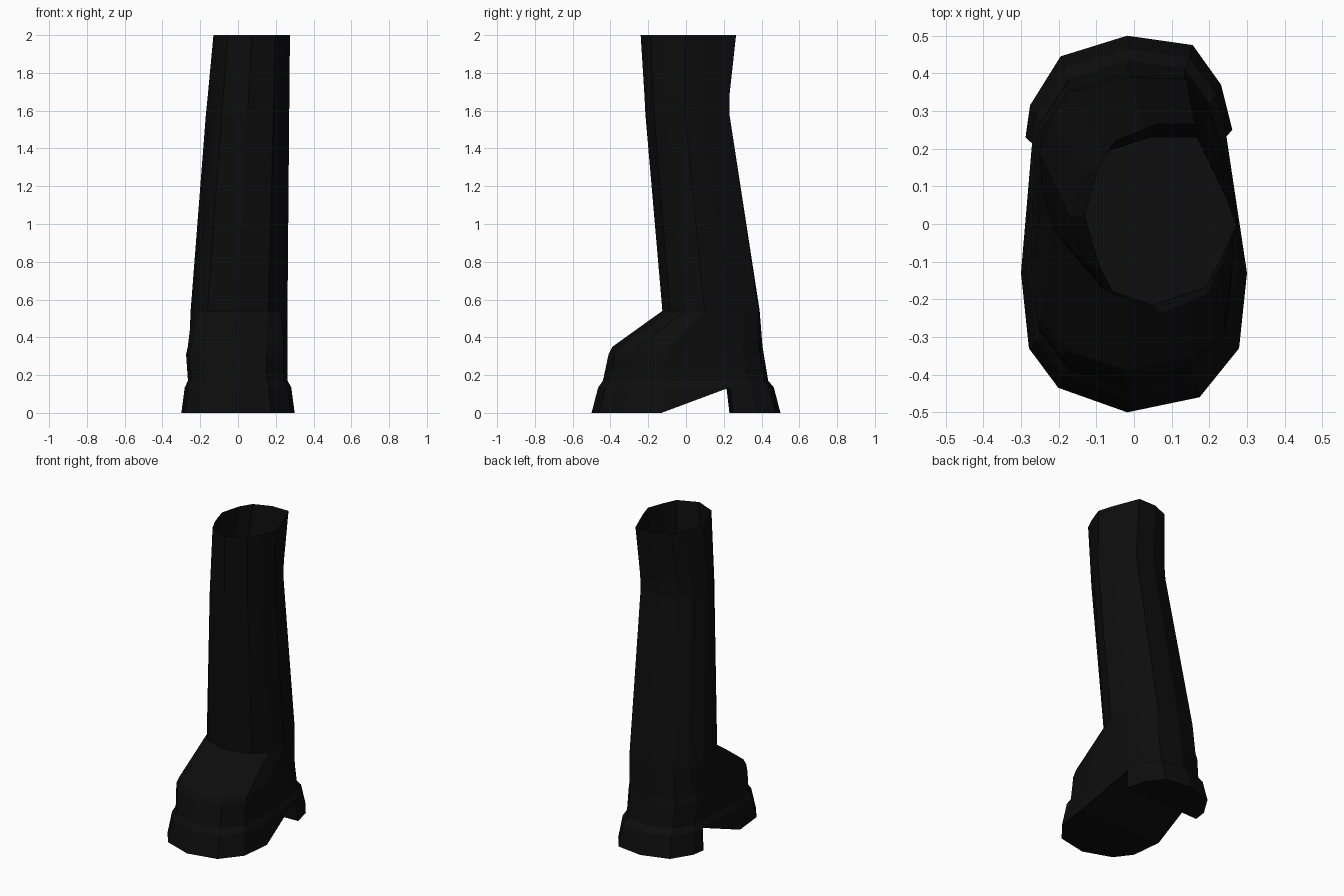
import bpy
import bmesh

cube = bpy.data.objects.get("Cube")
if cube:
    bpy.data.objects.remove(cube, do_unlink=True)

leather = bpy.data.materials.new("black_leather")
leather.use_nodes = True
BLACK = (0.004, 0.004, 0.004, 1)
leather.diffuse_color = BLACK
leather.node_tree.nodes["Principled BSDF"].inputs["Base Color"].default_value = BLACK

# Unit outlines, counter-clockwise from the toe: footprint and shaft opening
FOOT = [(-.06, -1), (.58, -.92), (.93, -.66), (1, -.26), (.87, .5), (.77, .74), (.52, .95),
        (-.06, 1), (-.65, .89), (-.92, .63), (-.96, .46), (-1, -.26), (-.93, -.66), (-.67, -.87)]
SHAFT = [(0, -1), (.62, -.79), (.82, -.45), (1, -.05), (.87, .3), (.7, .65), (.53, 1),
         (-.06, 1), (-.6, .83), (-.82, .55), (-1, .05), (-.92, -.2), (-.8, -.5), (-.62, -.79)]
N = len(FOOT)


def ring(bm, x0, x1, y0, y1, z, blend=0.0):
    """Ring of vertices filling the given bounds, blended from foot to shaft outline."""
    verts = []
    for (fx, fy), (sx, sy) in zip(FOOT, SHAFT):
        u = fx + (sx - fx) * blend
        v = fy + (sy - fy) * blend
        verts.append(bm.verts.new(((x0 + x1) / 2 + u * (x1 - x0) / 2,
                                   (y0 + y1) / 2 + v * (y1 - y0) / 2, z)))
    return verts


def bridge(bm, a, b, skip=()):
    for i in range(N):
        if i not in skip:
            j = (i + 1) % N
            bm.faces.new((a[i], a[j], b[j], b[i]))


def finish(bm, name, recalc=True):
    if recalc:
        bmesh.ops.recalc_face_normals(bm, faces=bm.faces)
    mesh = bpy.data.meshes.new(name)
    bm.to_mesh(mesh)
    bm.free()
    mesh.materials.append(leather)
    obj = bpy.data.objects.new(name, mesh)
    bpy.context.collection.objects.link(obj)


# Sole with raised arch and separate heel block
bm = bmesh.new()
low = ring(bm, -.3, .3, -.5, .5, 0)
mid = ring(bm, -.282, .282, -.465, .465, .135)
top = ring(bm, -.265, .262, -.44, .435, .17)
bridge(bm, low, mid, skip=(3, 10))
bridge(bm, mid, top)
bm.faces.new((low[3], mid[4], mid[3]))
bm.faces.new((low[11], mid[11], mid[10]))
bm.faces.new((low[3], low[11], mid[10], mid[4]))
bm.faces.new((mid[4], mid[10], low[10], low[4]))
bm.faces.new(low[4:11])
bm.faces.new(low[11:] + low[:4])
bm.faces.new(top)
finish(bm, "sole_and_heel")

# Foot and leaning shaft, open at the top
bm = bmesh.new()
levels = [(-.265, .262, -.44, .435, .17, 0),
          (-.275, .262, -.41, .412, .31, 0),
          (-.268, .262, -.39, .405, .35, .1),
          (-.255, .262, -.125, .39, .54, .6),
          (-.17, .271, -.215, .23, 1.58, 1),
          (-.16, .272, -.22, .23, 1.68, 1),
          (-.13, .275, -.24, .265, 2, 1)]
rings = [ring(bm, *level) for level in levels]
for a, b in zip(rings, rings[1:]):
    bridge(bm, a, b)
finish(bm, "boot_upper", recalc=False)

# Closed floor inside the shaft opening
bm = bmesh.new()
bm.faces.new(ring(bm, *levels[4]))
finish(bm, "shaft_floor", recalc=False)
